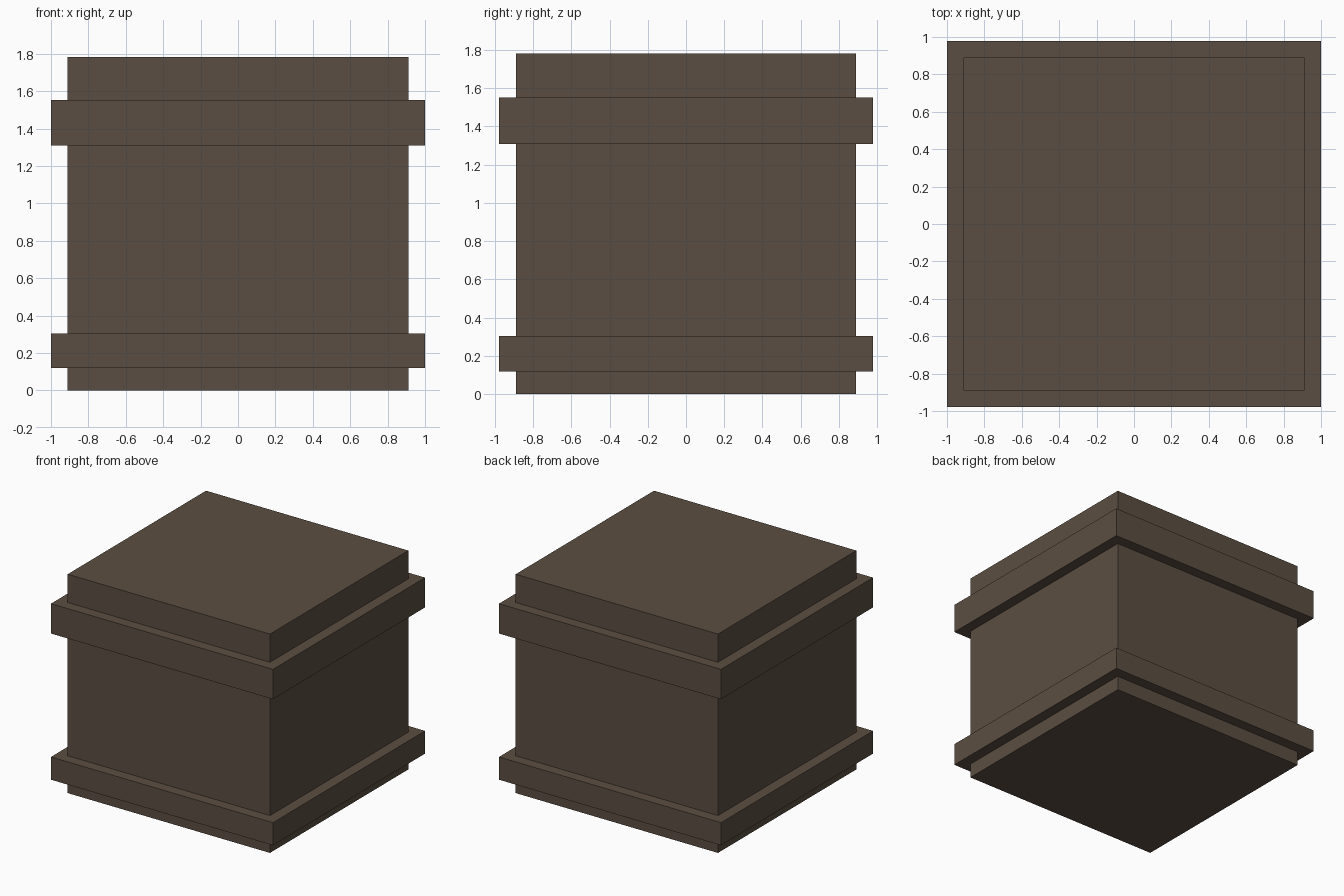
import bpy

if "Cube" in bpy.data.objects:
    bpy.data.objects.remove(bpy.data.objects["Cube"])

brown = bpy.data.materials.new("dark_brown")
brown.diffuse_color = (0.105, 0.076, 0.054, 1)
brown.use_nodes = True
brown.node_tree.nodes["Principled BSDF"].inputs["Base Color"].default_value = brown.diffuse_color


def box(name, half_x, half_y, z0, z1):
    bpy.ops.mesh.primitive_cube_add(size=2, location=(0, 0, 0))
    ob = bpy.context.object
    ob.name = name
    for v in ob.data.vertices:
        v.co = (v.co.x * half_x, v.co.y * half_y, z1 if v.co.z > 0 else z0)
    ob.data.materials.append(brown)
    return ob


# Main crate body
box("crate_body", 0.911, 0.89, 0.0, 1.782)

# Bands that wrap around the body
for name, z0, z1 in (("lower_band", 0.119, 0.304), ("upper_band", 1.309, 1.552)):
    box(name, 1.0, 0.978, z0, z1)
